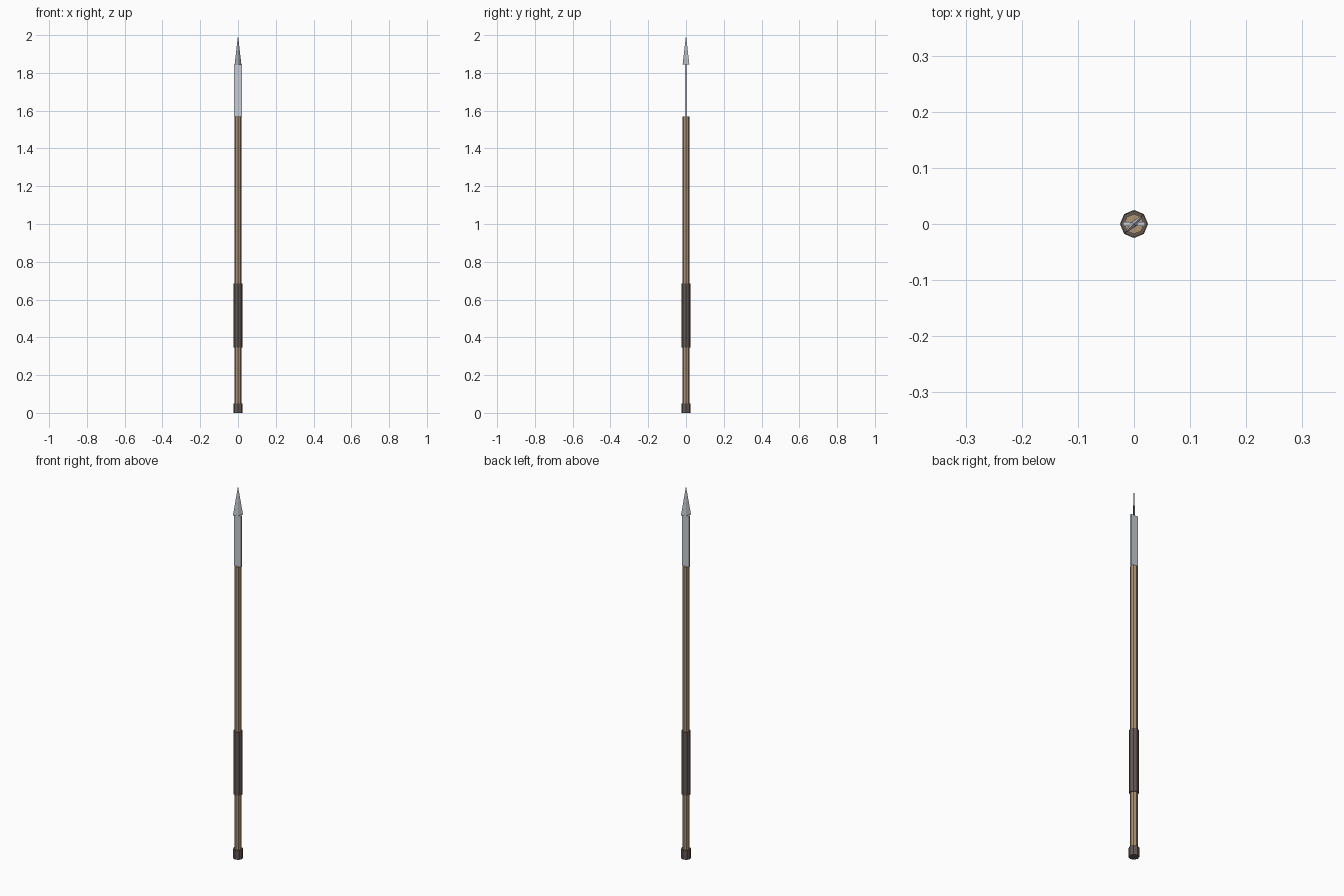
import bpy
import math

if "Cube" in bpy.data.objects:
    bpy.data.objects.remove(bpy.data.objects["Cube"])


def material(name, color):
    m = bpy.data.materials.new(name)
    m.diffuse_color = (*color, 1)
    m.use_nodes = True
    m.node_tree.nodes["Principled BSDF"].inputs["Base Color"].default_value = m.diffuse_color
    return m


wood = material("wood", (0.42, 0.29, 0.17))
leather = material("dark_leather", (0.13, 0.10, 0.09))
steel = material("steel", (0.58, 0.62, 0.67))


def finish(name, mat):
    ob = bpy.context.object
    ob.name = name
    ob.data.materials.append(mat)
    return ob


def rod(name, z0, z1, r0, r1, mat, sides=8):
    """Upright faceted cylinder or cone between two heights."""
    bpy.ops.mesh.primitive_cone_add(vertices=sides, radius1=r0, radius2=r1,
                                    depth=z1 - z0, location=(0, 0, (z0 + z1) / 2))
    return finish(name, mat)


# Shaft, leather grip and butt cap
rod("shaft", 0.01, 1.57, 0.018, 0.018, wood)
rod("grip", 0.345, 0.685, 0.0235, 0.0235, leather)
rod("butt_cap", 0.0, 0.05, 0.025, 0.025, leather)

# Flat blade
bpy.ops.mesh.primitive_cube_add(size=1, location=(0, 0, 1.7075))
blade = finish("blade", steel)
blade.scale = (0.04, 0.008, 0.275)

# Flattened four-sided point, turned 45 degrees to the blade
tip = rod("blade_tip", 1.845, 2.0, 0.025, 0.0, steel, sides=4)
tip.scale = (1, 0.22, 1)
tip.rotation_euler.z = math.radians(45)
